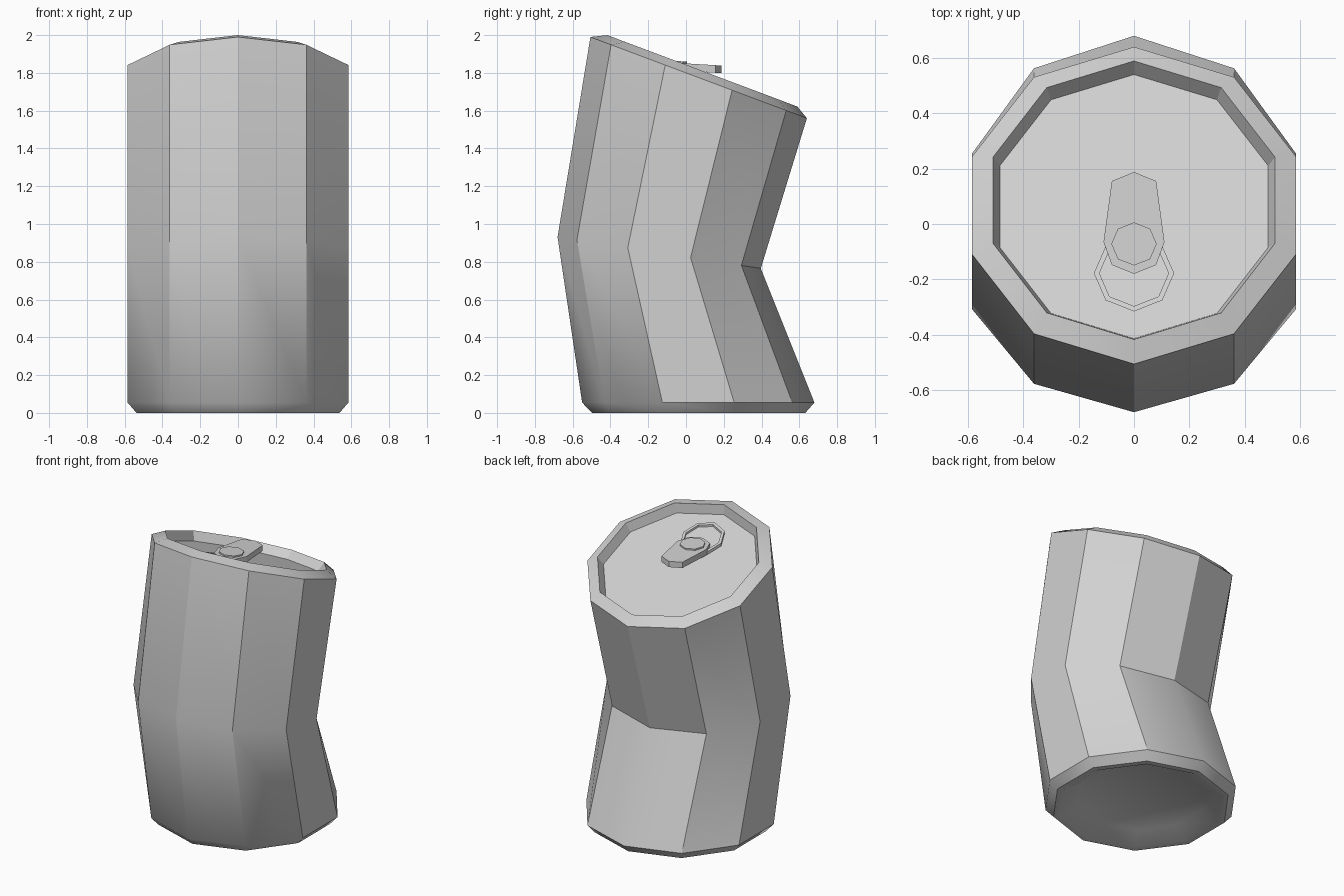
import bpy, bmesh, math

cube = bpy.data.objects.get("Cube")
if cube:
    bpy.data.objects.remove(cube, do_unlink=True)

GREY = 0.64
metal = bpy.data.materials.new("plain metal grey")
metal.use_nodes = True
metal.diffuse_color = (GREY, GREY, GREY, 1)
metal.node_tree.nodes["Principled BSDF"].inputs["Base Color"].default_value = (GREY, GREY, GREY, 1)


def finish(name, bm):
    """Turn a bmesh into a named object with the metal material."""
    bmesh.ops.recalc_face_normals(bm, faces=bm.faces)
    mesh = bpy.data.meshes.new(name)
    bm.to_mesh(mesh)
    bm.free()
    mesh.materials.append(metal)
    obj = bpy.data.objects.new(name, mesh)
    bpy.context.collection.objects.link(obj)
    return obj


def loft(bm, rings):
    """Bridge rings of points and close both ends."""
    loops = [[bm.verts.new(p) for p in ring] for ring in rings]
    n = len(loops[0])
    for a, b in zip(loops, loops[1:]):
        for i in range(n):
            j = (i + 1) % n
            bm.faces.new((a[i], a[j], b[j], b[i]))
    bm.faces.new(loops[0][::-1])
    bm.faces.new(loops[-1])
    return loops


def ring(radius, y, z, depth, rise, sides=10):
    """Tilted ring: depth is its half size in y, rise its z change at the back."""
    out = []
    for i in range(sides):
        a = 2 * math.pi * i / sides
        out.append((radius * math.sin(a), y + depth * math.cos(a), z + rise * math.cos(a)))
    return out


# Bent can body, from the sunken base up over the rim to the lid
bm = bmesh.new()
loops = loft(bm, [
    ring(0.41, 0.067, 0.06, 0.41, 0),
    ring(0.525, 0.067, 0, 0.525, 0),
    ring(0.565, 0.067, 0, 0.565, 0),
    ring(0.615, 0.065, 0.055, 0.615, 0),
    ring(0.615, -0.142, 0.848, 0.538, -0.083),
    ring(0.615, 0.067, 1.775, 0.573, -0.215),
    ring(0.536, 0.086, 1.811, 0.503, -0.189),
    ring(0.51, 0.063, 1.753, 0.477, -0.179),
])
bm.normal_update()
bottom = set(loops[3])
for f in bm.faces:
    f.smooth = True
for e in bm.edges:
    e.smooth = e.calc_face_angle(0) < math.radians(32)
    # the front of the lower edge is rounded off
    if all(v in bottom for v in e.verts) and sum(v.co.y for v in e.verts) < -0.4:
        e.smooth = True
finish("can_body", bm)


def lid_z(y, height=0):
    return 1.753 - 0.375 * (y - 0.063) + height


def tab_z(y, height=0):
    return 1.85 - 0.06 * y + height


def on_plane(points, plane, height):
    return [(x, y, plane(y, height)) for x, y in points]


def circle(radius, y0, sides=8):
    return [(radius * math.sin(2 * math.pi * i / sides),
             y0 + radius * 0.95 * math.cos(2 * math.pi * i / sides)) for i in range(sides)]


# Raised opening outline on the lid
bm = bmesh.new()
outer, inner = circle(0.145, -0.178), circle(0.125, -0.178)
loft(bm, [on_plane(outer, lid_z, -0.01), on_plane(outer, lid_z, 0.02),
          on_plane(inner, lid_z, 0.02), on_plane(inner, lid_z, 0.006)])
finish("opening_ring", bm)

# Pull tab, slightly lifted at the back
half = [(0.08, 0.155), (0.11, -0.065), (0.08, -0.148)]
outline = [(0, 0.188)] + half + [(0, -0.18)] + [(-x, y) for x, y in reversed(half)]
bm = bmesh.new()
loft(bm, [on_plane(outline, tab_z, -0.04), on_plane(outline, tab_z, 0)])
finish("pull_tab", bm)

# Rivet through the tab down to the lid
bm = bmesh.new()
disc = circle(0.082, -0.072)
loft(bm, [on_plane(disc, lid_z, -0.01), on_plane(disc, tab_z, 0.01)])
finish("tab_rivet", bm)
